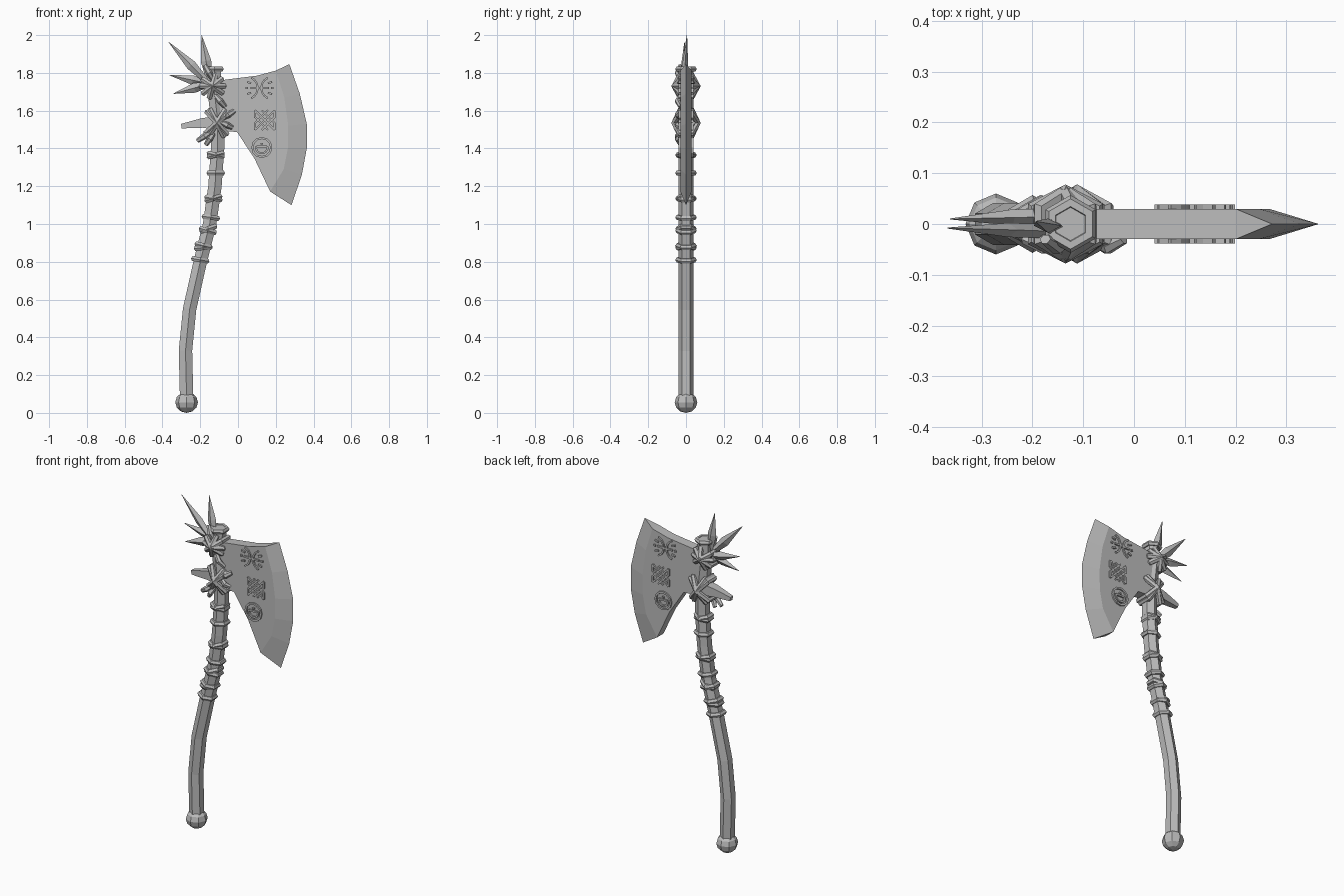
import bpy, bmesh, math
from mathutils import Vector

cube = bpy.data.objects.get("Cube")
if cube:
    bpy.data.objects.remove(cube)

mat = bpy.data.materials.new("stone grey")
mat.use_nodes = True
GREY = (0.5, 0.5, 0.5, 1)
mat.diffuse_color = GREY
mat.node_tree.nodes["Principled BSDF"].inputs["Base Color"].default_value = GREY
Y = Vector((0, 1, 0))


def finish(name, bm):
    bmesh.ops.recalc_face_normals(bm, faces=bm.faces)
    mesh = bpy.data.meshes.new(name)
    bm.to_mesh(mesh)
    bm.free()
    mesh.materials.append(mat)
    obj = bpy.data.objects.new(name, mesh)
    bpy.context.collection.objects.link(obj)
    return obj


def sweep(name, pts, radii, sides=6, ref=Y, closed=False, phase=0.0):
    """Loft a polygon section along a planar path; radii holds (in-plane, out-of-plane) pairs."""
    pts = [Vector(p) for p in pts]
    if not isinstance(radii, list):
        radii = [(radii, radii)] * len(pts)
    bm, loops, n = bmesh.new(), [], len(pts)
    for i, p in enumerate(pts):
        before = pts[i - 1] if closed or i else p
        after = pts[(i + 1) % n] if closed or i < n - 1 else p
        t = (after - before).normalized()
        side = t.cross(ref).normalized()
        out = side.cross(t)
        angles = [phase + math.tau * k / sides for k in range(sides)]
        loops.append([bm.verts.new(p + side * radii[i][0] * math.cos(a)
                                   + out * radii[i][1] * math.sin(a)) for a in angles])
    for i in range(n if closed else n - 1):
        a, b = loops[i], loops[(i + 1) % n]
        for k in range(sides):
            m = (k + 1) % sides
            bm.faces.new((a[k], a[m], b[m], b[k]))
    if not closed:
        bm.faces.new(loops[0])
        bm.faces.new(loops[-1])
    return finish(name, bm)


def ring(name, x, z, tilt, rx, ry, cord):
    """Six-cornered cord loop round the handle, tilted about y."""
    t = math.radians(tilt)
    u = Vector((math.cos(t), 0, math.sin(t)))
    angles = [math.radians(30 + 60 * k) for k in range(6)]
    pts = [Vector((x, 0, z)) + u * rx * math.cos(a) + Y * ry * math.sin(a) for a in angles]
    sweep(name, pts, cord, 6, u.cross(Y), True)


def leaf(name, base, tip, width, thick):
    """Flat pointed spike, widest just below the middle."""
    a, b = Vector(base), Vector(tip)
    sweep(name, [a, a.lerp(b, 0.45), b],
          [(width * 0.45, thick), (width, thick), (0.001, 0.001)], 4)


# Handle: bent six-sided shaft
shaft = [(-.272, .08), (-.278, .33), (-.256, .55), (-.2, .8), (-.15, 1.0),
         (-.122, 1.2), (-.108, 1.4), (-.108, 1.55), (-.125, 1.7), (-.125, 1.83)]
sweep("handle", [(x, 0, z) for x, z in shaft], 0.041, 6, phase=math.pi / 2)

# Pommel
bm = bmesh.new()
bmesh.ops.create_uvsphere(bm, u_segments=8, v_segments=6, radius=0.06)
for v in bm.verts:
    v.co = Vector((v.co.x - 0.272, v.co.y, v.co.z * 0.93 + 0.056))
finish("pommel", bm)

# Blade: flat cheeks with a bevel down to the cutting edge
inner = [(.2, 1.812), (.245, 1.67), (.266, 1.52), (.264, 1.4), (.242, 1.29), (.17, 1.172)]
edge = [(.272, 1.846), (.327, 1.69), (.364, 1.53), (.364, 1.4), (.338, 1.26), (.283, 1.1)]
body = [(-.12, 1.755), (-.06, 1.765), (.1, 1.785)] + inner + [(.088, 1.345), (-.005, 1.487), (-.12, 1.495)]
bm = bmesh.new()
front = [bm.verts.new((x, -0.03, z)) for x, z in body]
back = [bm.verts.new((x, 0.03, z)) for x, z in body]
keen = [bm.verts.new((x, 0, z)) for x, z in edge]
bm.faces.new(front)
bm.faces.new(back)
first, last = 3, 3 + len(inner) - 1
for i in range(len(body)):
    j = (i + 1) % len(body)
    if first <= i < last:
        k = i - first
        for cheek in (front, back):
            bm.faces.new((cheek[i], cheek[j], keen[k + 1], keen[k]))
    else:
        bm.faces.new((front[i], front[j], back[j], back[i]))
bm.faces.new((front[first], back[first], keen[0]))
bm.faces.new((front[last], back[last], keen[-1]))
finish("blade", bm)

# Blunt rear spike
sweep("rear_spike", [(-.09, 0, 1.535), (-.19, 0, 1.535), (-.3, 0, 1.518)],
      [(.055, .045), (.036, .036), (.017, .017)], 4, phase=math.pi / 4)

# Pointed leaves fanned out behind the head
leaf("leaf_high", (-.15, -.015, 1.74), (-.367, -.008, 1.963), .027, .014)
leaf("leaf_top", (-.15, -.01, 1.75), (-.193, .005, 2.0), .028, .014)
leaf("leaf_middle", (-.14, .015, 1.74), (-.362, .01, 1.788), .025, .016)
leaf("leaf_low", (-.14, -.01, 1.745), (-.342, -.01, 1.69), .026, .016)

# Cord wraps down the handle: x, z, tilt
wraps = [(-.125, 1.82, 0), (-.118, 1.365, 14), (-.118, 1.365, -14), (-.118, 1.27, 0),
         (-.13, 1.135, 16), (-.13, 1.135, -10), (-.144, 1.035, -8), (-.157, .975, 18),
         (-.16, .965, -16), (-.182, .885, -14), (-.185, .875, 6), (-.2, .81, -10)]
for i, (x, z, tilt) in enumerate(wraps):
    ring(f"handle_wrap_{i + 1}", x, z, tilt, .042, .042, .015)

# Crossed bindings that hold the head
for i, tilt in enumerate((-35, 0, 38, 75)):
    ring(f"upper_binding_{i + 1}", -.135, 1.73, tilt, .07, .062, .016)
for i, tilt in enumerate((-62, -48, 42, 58)):
    ring(f"lower_binding_{i + 1}", -.112, 1.535, tilt, .09, .062, .016)

# Loose cord ends: start and end in x, z
tails = [(-.12, 1.68, -.068, 1.62), (-.13, 1.76, -.175, 1.84), (-.08, 1.56, -.02, 1.598),
         (-.14, 1.49, -.215, 1.44), (-.13, 1.48, -.17, 1.42), (-.08, 1.535, -.03, 1.51)]
for i, (x, z, x2, z2) in enumerate(tails):
    sweep(f"cord_end_{i + 1}", [(x, -.03, z), ((x + x2) / 2, -.045, (z + z2) / 2), (x2, -.03, z2)],
          [(.012, .012), (.017, .015), (.012, .01)], 6)


# Raised carvings on both cheeks
def arc(x, z, r, start, end, steps):
    angles = [math.radians(start + (end - start) * k / steps) for k in range(steps + 1)]
    return [(x + r * math.cos(a), z + r * math.sin(a)) for a in angles]


strokes = [arc(.045, 1.72, .06, -65, 65, 6), arc(.183, 1.72, .06, 115, 245, 6),
           [(.065, 1.72), (.163, 1.72)], [(.04, 1.72), (.052, 1.72)], [(.176, 1.72), (.188, 1.72)],
           [(.048, 1.752), (.07, 1.745)], [(.048, 1.688), (.07, 1.695)],
           [(.158, 1.745), (.18, 1.752)], [(.158, 1.695), (.18, 1.688)]]
# Woven lattice
cx, cz, w = .142, 1.55, .052
for s in (-1, 1):
    for shift in (-.036, 0, .036):
        a, b = max(-w, -w + shift), min(w, w + shift)
        strokes.append([(cx + a, cz + s * (a - shift)), (cx + b, cz + s * (b - shift))])
    strokes.append([(cx + s * w, cz - .052), (cx + s * w, cz - .012)])
    strokes.append([(cx + s * w, cz + .012), (cx + s * w, cz + .052)])
# Round carving
strokes += [arc(.126, 1.405, .031, 170, 370, 7), [(.098, 1.41), (.154, 1.41)],
            [(.12, 1.425), (.132, 1.425)]]
for side, y in (("front", -.031), ("back", .031)):
    for i, stroke in enumerate(strokes):
        sweep(f"carving_{side}_{i + 1}", [(x, y, z) for x, z in stroke],
              [(.007, .011)] * len(stroke), 4, phase=math.pi / 4)
    circle = arc(.126, 1.405, .05, 0, 330, 11)
    sweep(f"carved_ring_{side}", [(x, y, z) for x, z in circle],
          [(.008, .011)] * len(circle), 4, closed=True, phase=math.pi / 4)
